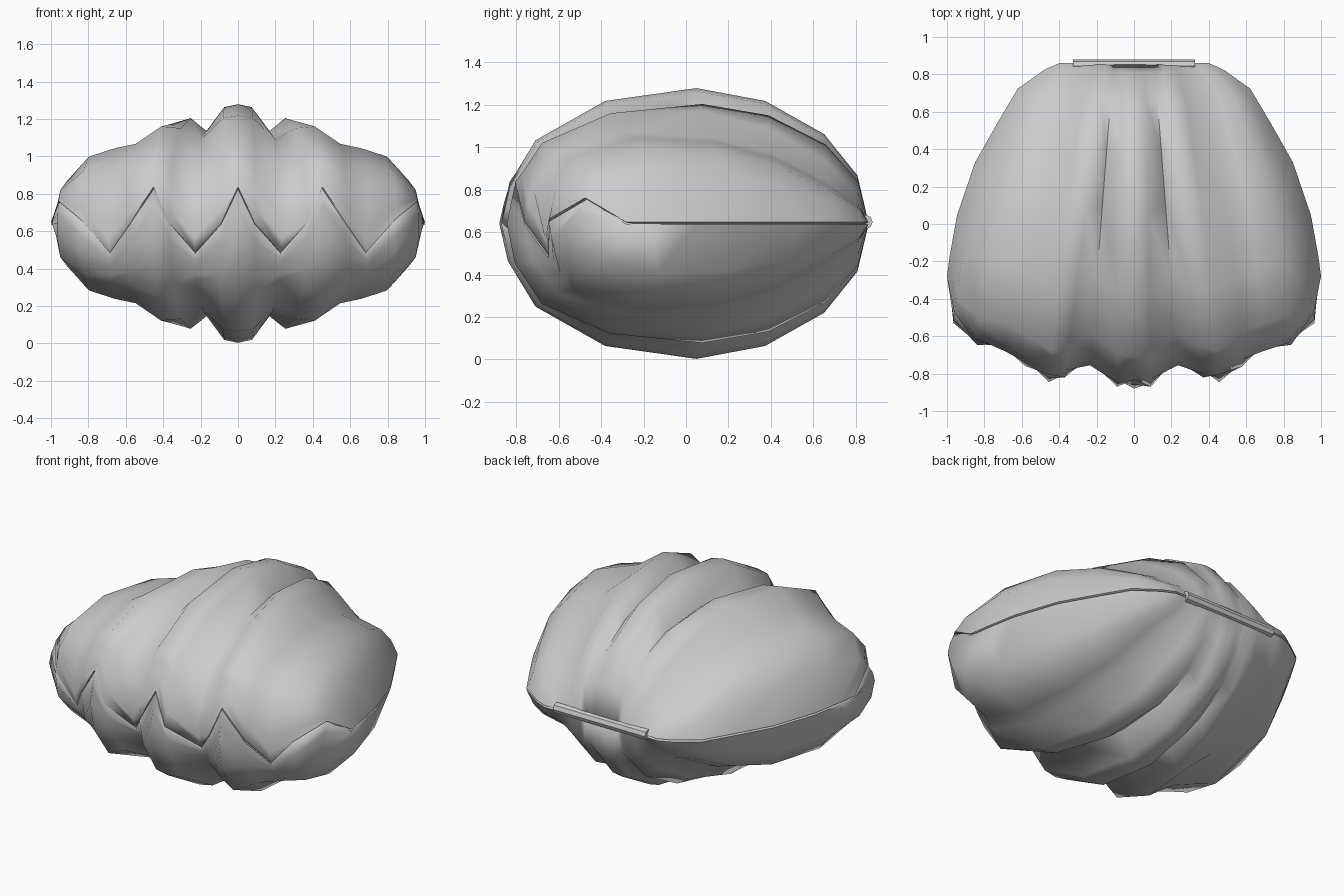
import bpy, bmesh, math

if "Cube" in bpy.data.objects:
    bpy.data.objects.remove(bpy.data.objects["Cube"])

MID = 0.641          # height of the seam plane
BACK = 0.86          # y of the hinge line

# rib columns: back x, front x, front y, height, outer blend, seam zigzag
COLS = [
    (0.00, 0.00, -0.88, 0.638, 0.0, 0.19),
    (0.06, 0.09, -0.87, 0.622, 0.0, 0.0),
    (0.11, 0.235, -0.755, 0.495, 0.0, -0.157),
    (0.15, 0.37, -0.82, 0.563, 0.0, 0.0),
    (0.22, 0.455, -0.845, 0.545, 0.5, 0.19),
    (0.28, 0.58, -0.76, 0.430, 0.9, 0.0),
    (0.32, 0.69, -0.68, 0.403, 1.0, -0.157),
    (0.36, 0.84, -0.65, 0.358, 1.0, 0.015),
    (0.38, 0.965, -0.53, 0.230, 1.0, 0.115),
    (0.40, 1.00, -0.28, 0.0, 1.0, 0.0),
]
# profile along a rib from hinge to front
F = [0, .03, .12, .28, .466, .713, .902, .977, 1]
Z_INNER = [0, .355, .66, .905, 1, .905, .614, .276, 0]
Z_OUTER = [0, .20, .43, .75, .95, 1, .78, .42, 0]
X_OUTER = [0, .13, .37, .55, .75, .91, .975, .997, 1]


def mix(a, b, t):
    return a + (b - a) * t


def at_height(pts, z):
    """Point on a falling polyline at height z."""
    for a, b in zip(pts, pts[1:]):
        if a[2] >= z >= b[2]:
            t = (a[2] - z) / max(a[2] - b[2], 1e-9)
            return tuple(mix(p, q, t) for p, q in zip(a, b))
    return pts[-1]


def rib(col, flip):
    xb, xf, yf, h, w, zig = col
    pts = [(xb + (xf - xb) * mix(f, xo, w), mix(BACK, yf, f), h * mix(zi, zo, w))
           for f, zi, zo, xo in zip(F, Z_INNER, Z_OUTER, X_OUTER)]
    if h == 0:   # side rim lies in the seam plane
        return pts[:7] + [tuple(mix(p, q, k / 4) for p, q in zip(pts[6], pts[8]))
                          for k in (1, 2, 3, 4)]
    # front wall continues past the middle, then is cut at the zigzag
    wall = pts[6:] + [(x, y, -z) for x, y, z in pts[7:5:-1]]
    seam, z6, z7 = zig * flip, pts[6][2], pts[7][2]
    if seam < -0.02:
        cuts = [z7, 0, seam / 2, seam]
    elif seam < z7 - 0.02:
        cuts = [mix(z6, z7, .5), z7, mix(z7, seam, .5), seam]
    else:
        cuts = [mix(z6, seam, k / 4) for k in (1, 2, 3, 4)]
    return pts[:7] + [at_height(wall, z) for z in cuts]


def smooth(ob, angle):
    bpy.ops.object.select_all(action='DESELECT')
    ob.select_set(True)
    bpy.context.view_layer.objects.active = ob
    bpy.ops.object.shade_smooth_by_angle(angle=math.radians(angle))


def shell(name, flip):
    bm = bmesh.new()
    half = [rib(c, flip) for c in COLS]
    cols = [[(-x, y, z) for x, y, z in c] for c in half[:0:-1]] + half
    grid = [[bm.verts.new(p) for p in c] for c in cols]
    for a, b in zip(grid, grid[1:]):
        for i in range(len(a) - 1):
            bm.faces.new((a[i], a[i + 1], b[i + 1], b[i]))
    # rolled lip along the seam
    edges = [e for e in bm.edges if e.is_boundary]
    rim = {v for e in edges for v in e.verts}
    ext = bmesh.ops.extrude_edge_only(bm, edges=edges)["geom"]
    lip = [v for v in ext if isinstance(v, bmesh.types.BMVert) and v not in rim]
    for v in rim:
        v.co.z += 0.006
    for v in lip:
        v.co.x *= 0.985
        v.co.y *= 0.985
    for v in bm.verts:
        v.co.z = MID + flip * v.co.z
    bmesh.ops.recalc_face_normals(bm, faces=bm.faces)
    top = max(bm.faces, key=lambda f: flip * f.calc_center_median().z)
    if top.normal.z * flip < 0:
        bmesh.ops.reverse_faces(bm, faces=bm.faces)
    me = bpy.data.meshes.new(name)
    bm.to_mesh(me)
    bm.free()
    ob = bpy.data.objects.new(name, me)
    bpy.context.collection.objects.link(ob)
    smooth(ob, 80)


shell("upper_shell", 1)
shell("lower_shell", -1)

# hinge rod
bpy.ops.mesh.primitive_cylinder_add(vertices=8, radius=0.034, depth=0.65,
                                    location=(0, 0.846, MID + 0.007),
                                    rotation=(0, math.pi / 2, 0))
bpy.context.object.name = "hinge"
